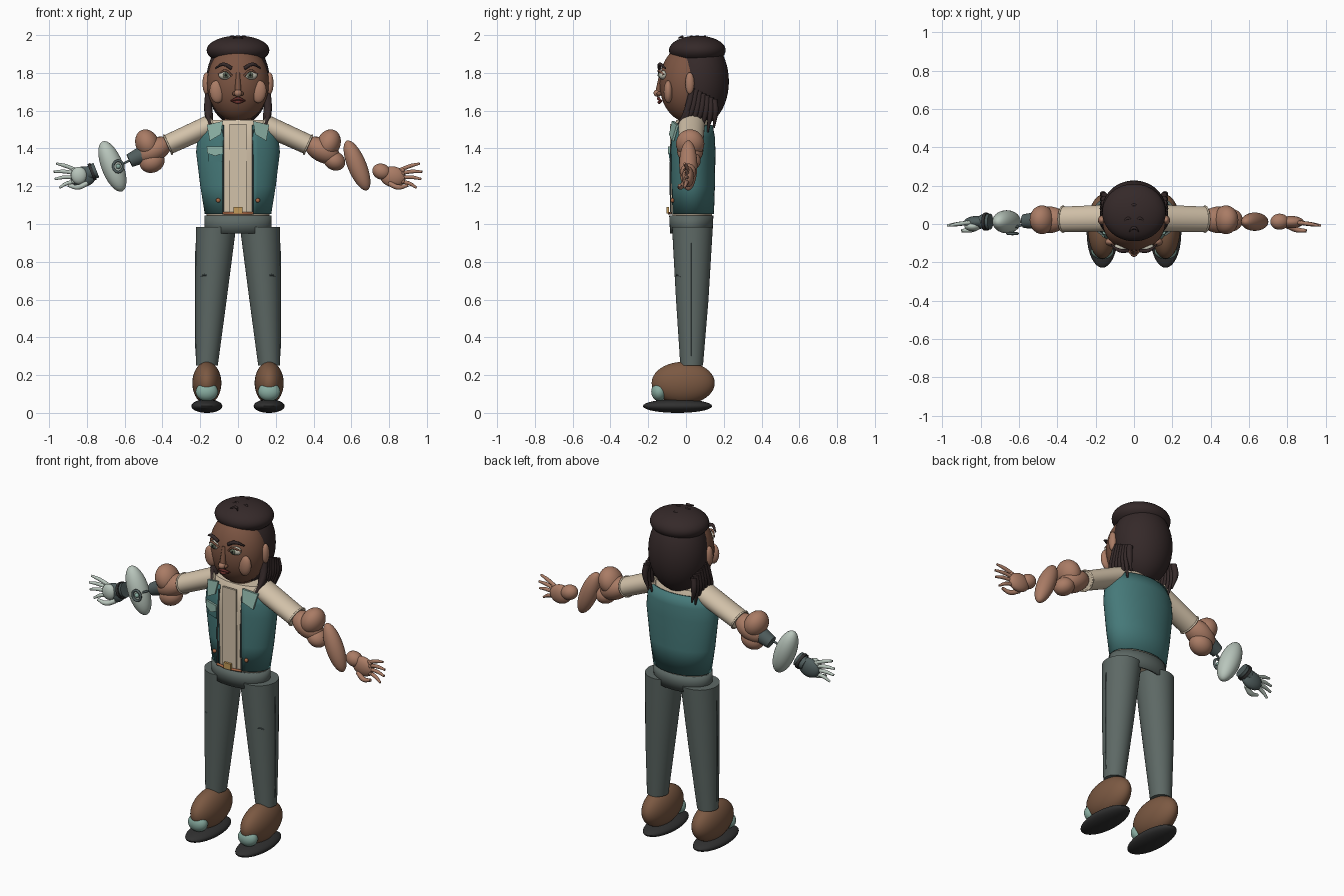
import bpy, bmesh
from math import sin, cos, pi, asin, radians
from mathutils import Vector

if "Cube" in bpy.data.objects:
    bpy.data.objects.remove(bpy.data.objects["Cube"])

COLORS = {
    'face': (.20, .09, .055), 'skin': (.40, .20, .13), 'hair': (.035, .022, .022),
    'teal': (.06, .19, .19), 'cream': (.65, .54, .40), 'pants': (.11, .14, .13),
    'brown': (.20, .10, .055), 'sole': (.03, .03, .03), 'sage': (.25, .42, .36),
    'metal': (.48, .56, .50), 'dark': (.08, .11, .11), 'white': (.60, .58, .48),
    'iris': (.12, .15, .10), 'black': (.01, .01, .01), 'lip': (.14, .03, .025),
    'copper': (.40, .14, .06), 'gold': (.55, .33, .10)}
MATS = {}
for key, c in COLORS.items():
    MATS[key] = bpy.data.materials.new(key)
    MATS[key].diffuse_color = (*c, 1)


def add(name, bm, mat, loc=(0, 0, 0), rot=(0, 0, 0)):
    me = bpy.data.meshes.new(name)
    bmesh.ops.recalc_face_normals(bm, faces=bm.faces)
    bm.to_mesh(me)
    bm.free()
    for p in me.polygons:
        p.use_smooth = True
    me.set_sharp_from_angle(angle=radians(35))
    me.materials.append(MATS[mat])
    ob = bpy.data.objects.new(name, me)
    ob.location, ob.rotation_euler = loc, rot
    bpy.context.collection.objects.link(ob)
    return ob


def ball(name, loc, r, mat, rot=0, seg=32):
    bm = bmesh.new()
    bmesh.ops.create_uvsphere(bm, u_segments=seg, v_segments=seg // 2, radius=1)
    bmesh.ops.scale(bm, vec=r, verts=bm.verts)
    return add(name, bm, mat, loc, (0, rot, 0))


def box(name, loc, size, mat, rot=(0, 0, 0)):
    bm = bmesh.new()
    bmesh.ops.create_cube(bm, size=1)
    bmesh.ops.scale(bm, vec=size, verts=bm.verts)
    return add(name, bm, mat, loc, rot)


def rod(name, a, b, r1, r2, mat, seg=24, depth=1):
    a, b = Vector(a), Vector(b)
    bm = bmesh.new()
    bmesh.ops.create_cone(bm, cap_ends=True, segments=seg, radius1=r1, radius2=r2, depth=(b - a).length)
    bmesh.ops.rotate(bm, matrix=(b - a).to_track_quat('Z', 'Y').to_matrix(), verts=bm.verts)
    bmesh.ops.scale(bm, vec=(1, depth, 1), verts=bm.verts)
    return add(name, bm, mat, (a + b) / 2)


def loft(name, rings, mat, gap=0, caps=True, thick=0, seg=40):
    """Rings are (z, cx, cy, rx, ry); gap leaves a straight opening at the front."""
    bm = bmesh.new()
    rows = []
    for z, cx, cy, rx, ry in rings:
        a0 = asin(gap / rx)
        n = seg + 1 if gap else seg
        angs = [a0 + (2 * pi - 2 * a0) * i / seg for i in range(n)]
        rows.append([bm.verts.new((cx + rx * sin(a), cy - ry * cos(a), z)) for a in angs])
    for lo, hi in zip(rows, rows[1:]):
        m = len(lo)
        for i in range(m - 1 if gap else m):
            bm.faces.new((lo[i], lo[(i + 1) % m], hi[(i + 1) % m], hi[i]))
    if caps:
        bm.faces.new(rows[0])
        bm.faces.new(rows[-1])
    ob = add(name, bm, mat)
    if thick:
        ob.modifiers.new('thickness', 'SOLIDIFY').thickness = thick
    return ob


def plate(name, pts, y, mat, thick=.012):
    """Flat polygon in x, z facing front; y may vary per point."""
    bm = bmesh.new()
    ys = y if isinstance(y, (list, tuple)) else [y] * len(pts)
    f = bm.faces.new([bm.verts.new((p[0], yy, p[1])) for p, yy in zip(pts, ys)])
    ext = bmesh.ops.extrude_face_region(bm, geom=[f])
    vs = [v for v in ext['geom'] if isinstance(v, bmesh.types.BMVert)]
    bmesh.ops.translate(bm, vec=(0, thick, 0), verts=vs)
    return add(name, bm, mat)


def strand(name, pts, r, mat, taper=(1, 1, .2), cyclic=False):
    cu = bpy.data.curves.new(name, 'CURVE')
    cu.dimensions, cu.bevel_depth, cu.bevel_resolution = '3D', r, 3
    cu.use_fill_caps, cu.resolution_u = True, 8
    sp = cu.splines.new('BEZIER')
    sp.bezier_points.add(len(pts) - 1)
    for i, (bp, p) in enumerate(zip(sp.bezier_points, pts)):
        bp.co, bp.radius = p, taper[min(i, len(taper) - 1)]
        bp.handle_left_type = bp.handle_right_type = 'AUTO'
    sp.use_cyclic_u = cyclic
    cu.materials.append(MATS[mat])
    ob = bpy.data.objects.new(name, cu)
    bpy.context.collection.objects.link(ob)


# Head and face
ball('head', (0, .01, 1.745), (.164, .15, .205), 'face', seg=48)
rod('neck', (0, .03, 1.46), (0, .03, 1.62), .075, .07, 'face')
rod('nose_bridge', (0, -.145, 1.695), (0, -.13, 1.80), .018, .01, 'face')
ball('nose_tip', (0, -.15, 1.693), (.021, .022, .02), 'skin', seg=16)
strand('upper_lip', [(-.038, -.128, 1.652), (0, -.146, 1.664), (.038, -.128, 1.652)], .009, 'lip', (.4, 1, .4))
strand('lower_lip', [(-.03, -.128, 1.65), (0, -.142, 1.645), (.03, -.128, 1.65)], .009, 'lip', (.4, 1, .4))
for s in (-1, 1):
    ball('cheek', (s * .112, -.094, 1.70), (.038, .024, .06), 'skin', s * .1)
    ball('ear', (s * .168, .02, 1.745), (.02, .024, .058), 'skin')
    ball('nostril', (s * .018, -.142, 1.69), (.012, .014, .011), 'face', seg=16)
    ball('eye', (s * .067, -.12, 1.788), (.036, .024, .024), 'white')
    ball('iris', (s * .065, -.14, 1.788), (.015, .008, .016), 'iris', seg=16)
    ball('pupil', (s * .065, -.146, 1.788), (.007, .004, .008), 'black', seg=12)
    strand('upper_eyelid', [(s * .033, -.135, 1.785), (s * .067, -.144, 1.812), (s * .102, -.118, 1.79)], .006, 'face', (1, 1, 1))
    strand('eyebrow', [(s * .033, -.14, 1.824), (s * .075, -.138, 1.845), (s * .12, -.108, 1.825)], .01, 'hair', (1, 1, .4))

# Hair
ball('hair_cap', (0, .06, 1.92), (.166, .15, .077), 'hair', seg=40)
ball('hair_back', (0, .07, 1.755), (.168, .157, .235), 'hair', seg=48)
for s in (-1, 1):
    for i in range(7):
        strand('hair_strand', [(s * .155, .035 + .019 * i, 1.72 - .01 * i), (s * .162, .005 + .025 * i, 1.60),
                               (s * .143, -.05 + .033 * i, 1.51 - .012 * (i % 3))], .017, 'hair', (1, 1, .3))
    strand('side_lock', [(s * .156, .03, 1.70), (s * .155, .005, 1.58), (s * .137, -.02, 1.46)], .022, 'hair', (.7, 1, .4))
for x, y in ((0, .1), (-.03, .03), (.03, .03), (0, -.02)):
    strand('hair_tuft', [(x - .025, y - .02, 1.985), (x, y, 1.991), (x + .025, y - .02, 1.985)], .008, 'hair', (.3, 1, .3))

# Shirt, vest, hips
body = [(1.04, .176, .115), (1.2, .20, .12), (1.38, .222, .123), (1.46, .214, .12), (1.525, .19, .108)]
loft('shirt', [(z - .005, 0, .033, rx - .012, ry - .010) for z, rx, ry in body] + [(1.55, 0, .035, .165, .085)], 'cream')
loft('vest', [(z + (.012 if z < 1.1 else 0), 0, .033, rx, ry) for z, rx, ry in body], 'teal', gap=.077, caps=False, thick=.01)
loft('hip_band', [(.95, 0, .028, .176, .112), (1.0, 0, .028, .178, .115), (1.045, 0, .028, .178, .117)], 'pants', caps=False, thick=.012)
box('shirt_placket', (0, -.078, 1.29), (.09, .012, .48), 'cream')
strand('belt', [(-.08, -.08, 1.058), (0, -.09, 1.056), (.08, -.08, 1.058)], .007, 'copper', (1, 1, 1))
box('belt_buckle', (0, -.096, 1.073), (.045, .014, .036), 'gold')
for s in (-1, 1):
    plate('lapel', [(s * .08, 1.545), (s * .165, 1.525), (s * .15, 1.44), (s * .09, 1.475)], [-.075, -.05, -.075, -.09], 'sage')
    strand('vest_seam', [(s * .077, -.08, 1.05), (s * .077, -.083, 1.3), (s * .077, -.072, 1.5)], .004, 'dark', (1, 1, 1))
    ball('vest_button', (s * .105, -.072, 1.125), (.012, .01, .012), 'copper', seg=12)
plate('chest_pocket', [(-.16, 1.39), (-.08, 1.39), (-.082, 1.33), (-.155, 1.33)], [-.063, -.09, -.088, -.06], 'teal')
plate('pocket_flap', [(-.166, 1.41), (-.078, 1.41), (-.08, 1.375), (-.12, 1.36), (-.162, 1.375)],
      [-.065, -.095, -.095, -.088, -.068], 'sage')

# Legs and boots
for s in (-1, 1):
    loft('trouser_leg', [(.25, s * .165, .03, .058, .06), (.6, s * .143, .033, .083, .086),
                         (.985, s * .116, .034, .106, .108)], 'pants')
    strand('trouser_seam', [(s * .223, .03, .9), (s * .226, .03, .6), (s * .223, .03, .3)], .003, 'dark', (1, 1, 1))
    strand('knee_crease', [(s * .15, -.052, .72), (s * .175, -.048, .73), (s * .2, -.03, .72)], .005, 'dark', (.3, 1, .3))
    ball('boot', (s * .165, -.015, .158), (.077, .167, .112), 'brown', seg=40)
    ball('boot_sole', (s * .165, -.045, .036), (.082, .183, .036), 'sole', seg=40)
    ball('toe_cap', (s * .165, -.142, .112), (.059, .042, .05), 'sage')

# Arms shared by both sides
for s in (-1, 1):
    rod('sleeve', (s * .13, .03, 1.53), (s * .372, .025, 1.42), .056, .053, 'cream', 32, 1.25)
    strand('sleeve_hem', [(s * (.371 + .022 * cos(a)), .025 + .066 * sin(a), 1.42 + .049 * cos(a))
                          for a in [k * pi / 4 for k in range(8)]], .005, 'cream', (1,), True)
    ball('upper_arm', (s * .445, .022, 1.39), (.10, .07, .062), 'skin', s * .5)
    ball('upper_arm_muscle', (s * .48, .022, 1.425), (.062, .075, .078), 'skin', s * .4)
    skin = s > 0
    digit = 'skin' if skin else 'metal'
    # Hand with four fingers and thumb
    ball('palm', (s * .82, .01, 1.25), (.068, .032, .055), 'skin' if skin else 'dark', s * .2)
    for i, (z0, x1, z1) in enumerate(((1.285, .962, 1.32), (1.267, .975, 1.277), (1.245, .97, 1.238), (1.225, .945, 1.192))):
        mid = (s * (.5 * x1 + .435), 0, (z0 + z1) / 2 + .006)
        strand('finger', [(s * .855, .008, z0), mid, (s * x1, -.008, z1)], .0105, digit, (1, 1, .6))
        ball('knuckle', (s * .872, .004, z0), (.013, .014, .013), digit, seg=12)
    strand('thumb', [(s * .80, -.01, 1.215), (s * .85, -.03, 1.195), (s * .90, -.035, 1.205)], .014, digit, (1, 1, .6))

# Natural arm
ball('elbow', (.51, .02, 1.335), (.06, .058, .05), 'skin', .5)
ball('forearm', (.63, .012, 1.31), (.05, .048, .142), 'skin', -.39)
ball('wrist', (.76, .012, 1.277), (.05, .042, .042), 'skin', .4)

# Mechanical arm
ball('elbow_stump', (-.455, .02, 1.33), (.068, .06, .058), 'skin', -.4)
rod('elbow_socket', (-.51, .018, 1.365), (-.575, .015, 1.335), .045, .036, 'dark')
rod('elbow_rod', (-.56, .0, 1.342), (-.64, -.02, 1.305), .006, .006, 'dark', 12)
ball('forearm_shell', (-.665, .012, 1.305), (.058, .06, .142), 'metal', -.37)
strand('forearm_dial', [(-.634 + .026 * cos(k * pi / 4), -.05, 1.305 + .03 * sin(k * pi / 4)) for k in range(8)],
       .007, 'dark', (1,), True)
ball('dial_center', (-.634, -.048, 1.305), (.013, .012, .013), 'sage', seg=16)
rod('wrist_cuff', (-.75, .012, 1.285), (-.80, .012, 1.265), .042, .036, 'dark')
rod('wrist_ring', (-.765, .012, 1.279), (-.78, .012, 1.273), .047, .047, 'sole')
ball('hand_plate', (-.842, -.012, 1.257), (.042, .026, .046), 'metal')

for m in bpy.data.materials:
    if m.users and not m.is_grease_pencil:
        m.use_nodes = True
        m.node_tree.nodes["Principled BSDF"].inputs["Base Color"].default_value = m.diffuse_color
